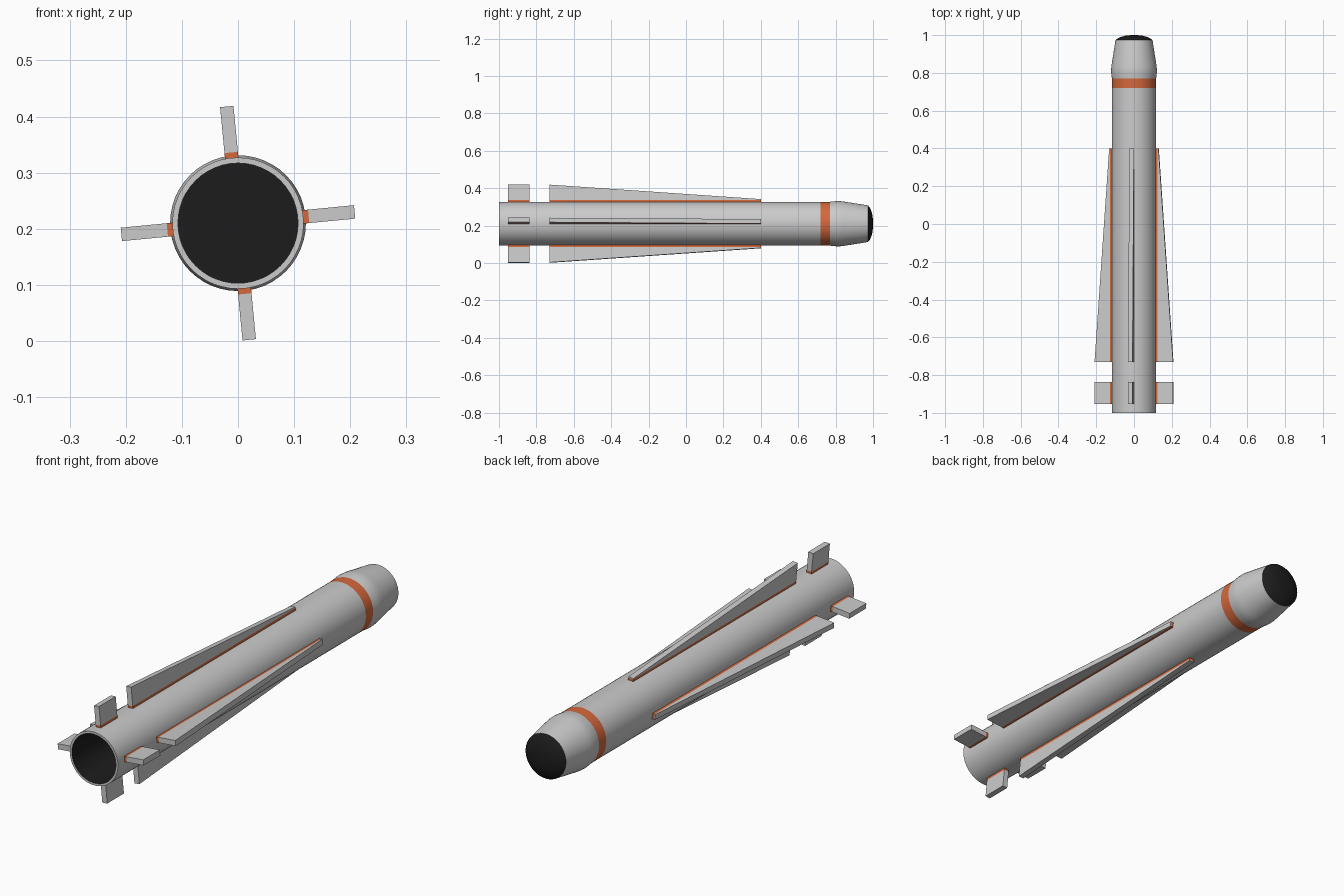
import bpy, bmesh, math
from mathutils import Vector

if "Cube" in bpy.data.objects:
    bpy.data.objects.remove(bpy.data.objects["Cube"])

AXIS_Z = 0.21
TILT = math.radians(5.5)
SIDES = 48


def material(name, rgb):
    m = bpy.data.materials.new(name)
    m.diffuse_color = (*rgb, 1)
    m.use_nodes = True
    m.node_tree.nodes["Principled BSDF"].inputs["Base Color"].default_value = m.diffuse_color
    return m


ORANGE = material("orange", (0.66, 0.14, 0.045))
BLACK = material("black", (0.012, 0.012, 0.012))


def finish(name, bm, mat):
    me = bpy.data.meshes.new(name)
    bm.to_mesh(me)
    bm.free()
    ob = bpy.data.objects.new(name, me)
    bpy.context.collection.objects.link(ob)
    if mat:
        me.materials.append(mat)
    return ob


def lathe(name, profile, mat=None):
    """Revolve (radius, y) points around the long axis."""
    bm = bmesh.new()
    rings = []
    for r, y in profile:
        angles = [2 * math.pi * j / SIDES for j in range(SIDES)]
        if r == 0:
            rings.append([bm.verts.new((0, y, AXIS_Z))] * SIDES)
        else:
            rings.append([bm.verts.new((r * math.cos(a), y, AXIS_Z + r * math.sin(a)))
                          for a in angles])
    for lo, hi in zip(rings, rings[1:]):
        for j in range(SIDES):
            k = (j + 1) % SIDES
            bm.faces.new(list(dict.fromkeys((lo[j], hi[j], hi[k], lo[k]))))
    ob = finish(name, bm, mat)
    bpy.ops.object.select_all(action='DESELECT')
    ob.select_set(True)
    bpy.context.view_layer.objects.active = ob
    bpy.ops.object.shade_smooth_by_angle(angle=math.radians(30))


def fin(name, angle, outline, mat=None, width=0.024):
    """Extrude a (radius, y) outline into a radial plate."""
    out = Vector((math.cos(angle), 0, math.sin(angle)))
    side = Vector((-math.sin(angle), 0, math.cos(angle))) * width / 2
    bm = bmesh.new()
    a, b = [[bm.verts.new(out * r + Vector((0, y, AXIS_Z)) + side * s)
             for r, y in outline] for s in (-1, 1)]
    bm.faces.new(a)
    bm.faces.new(b[::-1])
    for i in range(len(a)):
        j = (i + 1) % len(a)
        bm.faces.new((a[j], a[i], b[i], b[j]))
    bmesh.ops.recalc_face_normals(bm, faces=bm.faces)
    finish(name, bm, mat)


# Body tube, coloured band, nose and nose window
R = 0.117
lathe("body_tube", [(0.107, -1), (R, -1), (R, 0.72)])
lathe("body_band", [(R, 0.72), (R, 0.77)], ORANGE)
lathe("nose", [(R, 0.77), (0.119, 0.785), (0.121, 0.805), (0.121, 0.82),
               (0.119, 0.84), (0.098, 0.973)])
lathe("nose_window", [(0.098, 0.973), (0.087, 0.982), (0.068, 0.991),
                      (0.045, 0.997), (0.022, 0.9995), (0, 1)], BLACK)

# Hollow rear nozzle
lathe("nozzle_lining", [(0, -0.6), (0.107, -0.6), (0.107, -1)], BLACK)

# Four long wings and four tail fins, each on an orange root strip
ROOT, STRIP, TIP = 0.112, 0.1265, 0.2088
for i in range(4):
    ang = TILT + i * math.pi / 2
    fin(f"wing_{i}", ang, [(STRIP, -0.73), (TIP, -0.73), (0.131, 0.4), (STRIP, 0.4)])
    fin(f"tail_fin_{i}", ang, [(STRIP, -0.953), (TIP, -0.953), (TIP, -0.837), (STRIP, -0.837)])
    for label, y0, y1 in (("wing", -0.73, 0.4), ("tail_fin", -0.953, -0.837)):
        fin(f"{label}_root_{i}", ang,
            [(ROOT, y0), (STRIP, y0), (STRIP, y1), (ROOT, y1)], ORANGE)
